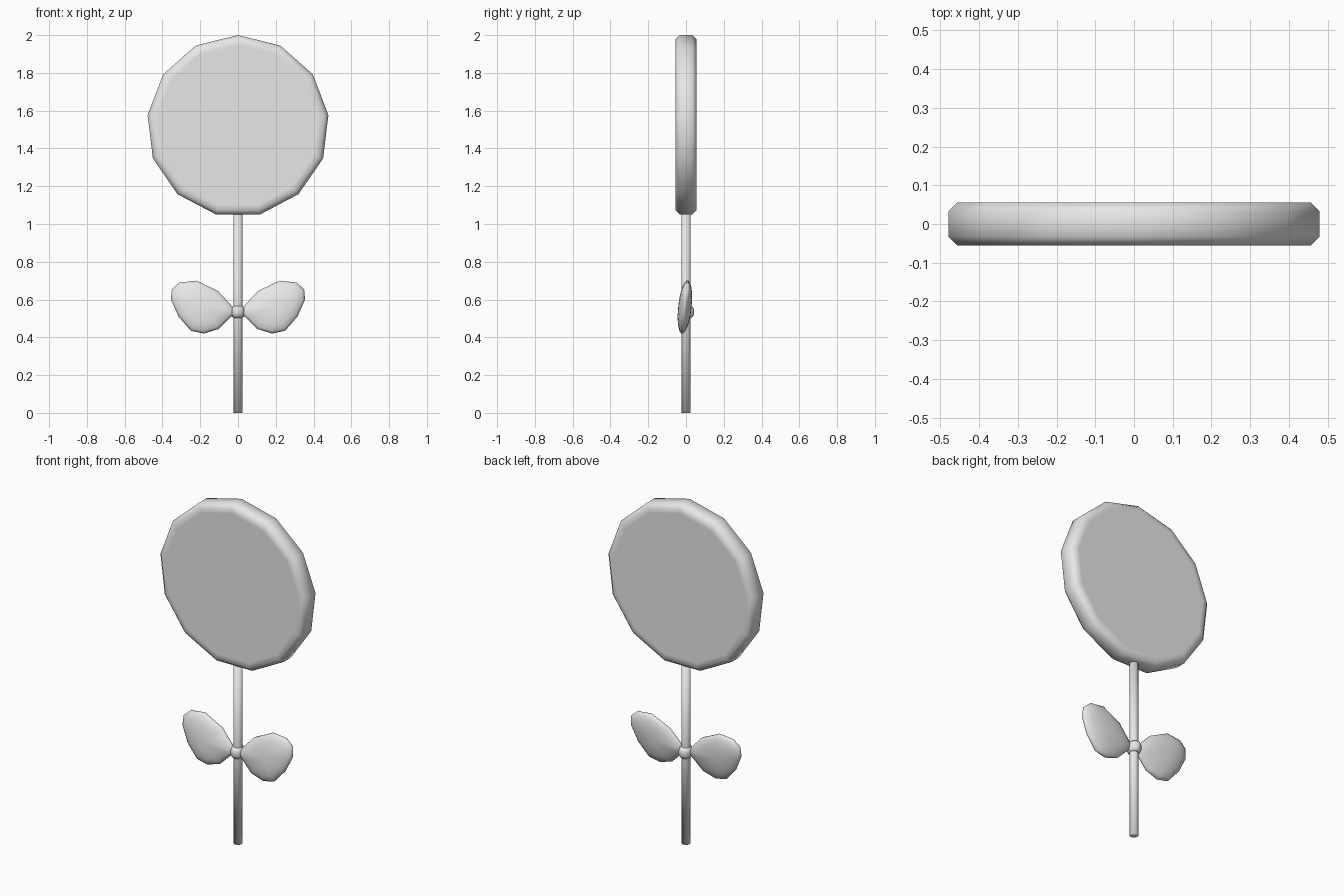
import bpy
import bmesh
import math

cube = bpy.data.objects.get("Cube")
if cube:
    bpy.data.objects.remove(cube, do_unlink=True)

grey = bpy.data.materials.new("plain_light_grey")
grey.use_nodes = True
colour = (0.8, 0.8, 0.8, 1)
grey.diffuse_color = colour
grey.node_tree.nodes["Principled BSDF"].inputs["Base Color"].default_value = colour


def build(name, rings):
    """Bridge rings of points in order, cap both ends and smooth everything."""
    bm = bmesh.new()
    loops = [[bm.verts.new(p) for p in ring] for ring in rings]
    n = len(loops[0])
    for a, b in zip(loops, loops[1:]):
        for i in range(n):
            j = (i + 1) % n
            bm.faces.new((a[i], a[j], b[j], b[i]))
    bm.faces.new(loops[0])
    bm.faces.new(loops[-1])
    bmesh.ops.recalc_face_normals(bm, faces=bm.faces)
    for f in bm.faces:
        f.smooth = True
    mesh = bpy.data.meshes.new(name)
    bm.to_mesh(mesh)
    bm.free()
    mesh.materials.append(grey)
    obj = bpy.data.objects.new(name, mesh)
    bpy.context.collection.objects.link(obj)
    return obj


def angles(n):
    return [2 * math.pi * i / n for i in range(n)]


# Round candy head: thirteen-sided disc with chamfered rims
HEAD_Z = 1.518
half = [(0.482, 0.033), (0.46, 0.055), (0.43, 0.055)]
profile = [(r, -y) for r, y in reversed(half)] + half
build("candy_disc", [
    [(r * math.sin(a), y, HEAD_Z + r * math.cos(a)) for a in angles(13)]
    for r, y in profile])

# Stick
build("stick", [
    [(0.024 * math.cos(a), 0.024 * math.sin(a), z) for a in angles(12)]
    for z in (0, 1.1)])

# Bow loops: soft pillows, leaning slightly back at the top
outline = [(0.018, 0.545), (0.04, 0.575), (0.105, 0.645), (0.22, 0.70),
           (0.31, 0.69), (0.35, 0.655), (0.355, 0.60), (0.315, 0.51),
           (0.25, 0.435), (0.18, 0.42), (0.10, 0.445), (0.04, 0.505),
           (0.018, 0.525)]
CX, CZ = 0.21, 0.56
half = [(1, 0.005), (0.9, 0.016), (0.7, 0.026), (0.4, 0.033), (0.15, 0.035)]
layers = [(s, -h) for s, h in reversed(half)] + half
for side, label in ((1, "left"), (-1, "right")):
    rings = []
    for s, h in layers:
        ring = []
        for x, z in outline:
            px, pz = CX + s * (x - CX), CZ + s * (z - CZ)
            ring.append((side * px, h - 0.006 + 0.1 * (pz - CZ), pz))
        rings.append(ring)
    build("bow_loop_" + label, rings)

# Knot wrapped around the stick
knot = [(0.026, -0.032), (0.036, -0.026), (0.043, -0.012),
        (0.043, 0.012), (0.036, 0.026), (0.026, 0.032)]
build("bow_knot", [
    [(0.85 * r * math.cos(a), r * math.sin(a), 0.535 + z) for a in angles(16)]
    for r, z in knot])
